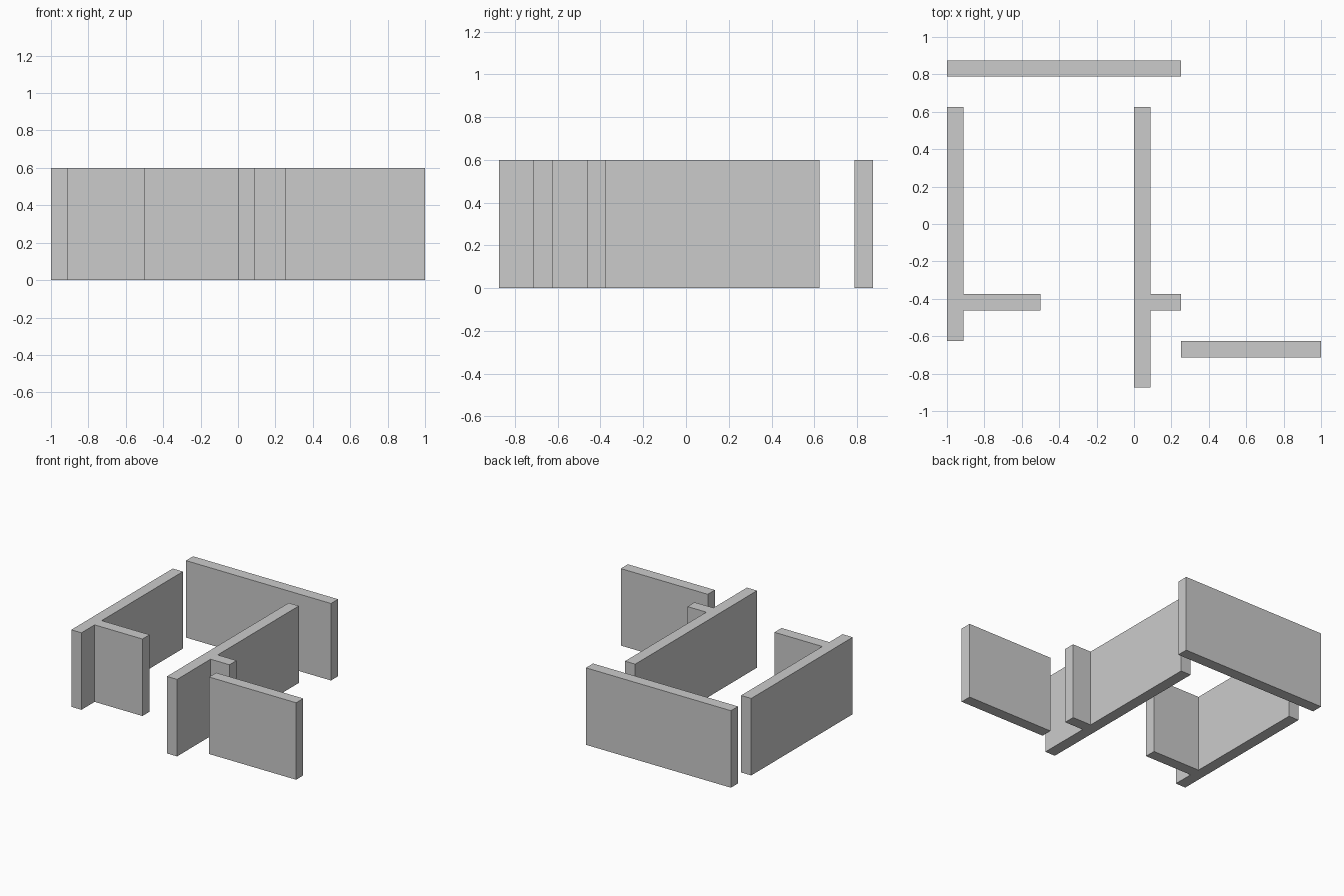
import bpy, bmesh

if "Cube" in bpy.data.objects:
    bpy.data.objects.remove(bpy.data.objects["Cube"])

HEIGHT = 0.6
T = 0.0875  # wall thickness


def extrude_plan(name, outline):
    """Solid wall raised from a counter-clockwise floor outline."""
    bm = bmesh.new()
    face = bm.faces.new([bm.verts.new((x, y, 0)) for x, y in outline])
    top = bmesh.ops.extrude_face_region(bm, geom=[face], use_keep_orig=True)["geom"]
    verts = [v for v in top if isinstance(v, bmesh.types.BMVert)]
    bmesh.ops.translate(bm, vec=(0, 0, HEIGHT), verts=verts)
    bmesh.ops.recalc_face_normals(bm, faces=bm.faces)
    mesh = bpy.data.meshes.new(name)
    bm.to_mesh(mesh)
    bm.free()
    obj = bpy.data.objects.new(name, mesh)
    bpy.context.collection.objects.link(obj)
    return obj


def straight_wall(name, x0, x1, y_top):
    extrude_plan(name, [(x0, y_top - T), (x1, y_top - T), (x1, y_top), (x0, y_top)])


def branched_wall(name, x, y0, y1, branch_end, branch_top):
    """Long wall along y with one short branch towards +x."""
    extrude_plan(name, [
        (x, y0), (x + T, y0),
        (x + T, branch_top - T), (branch_end, branch_top - T),
        (branch_end, branch_top), (x + T, branch_top),
        (x + T, y1), (x, y1)])


# Free-standing walls along x
straight_wall("back_wall", -1.0, 0.25, 0.875)
straight_wall("front_right_wall", 0.25, 1.0, -0.625)

# Long walls with side branches
branched_wall("left_wall", -1.0, -0.625, 0.625, -0.5, -0.375)
branched_wall("middle_wall", 0.0, -0.875, 0.625, 0.25, -0.375)
